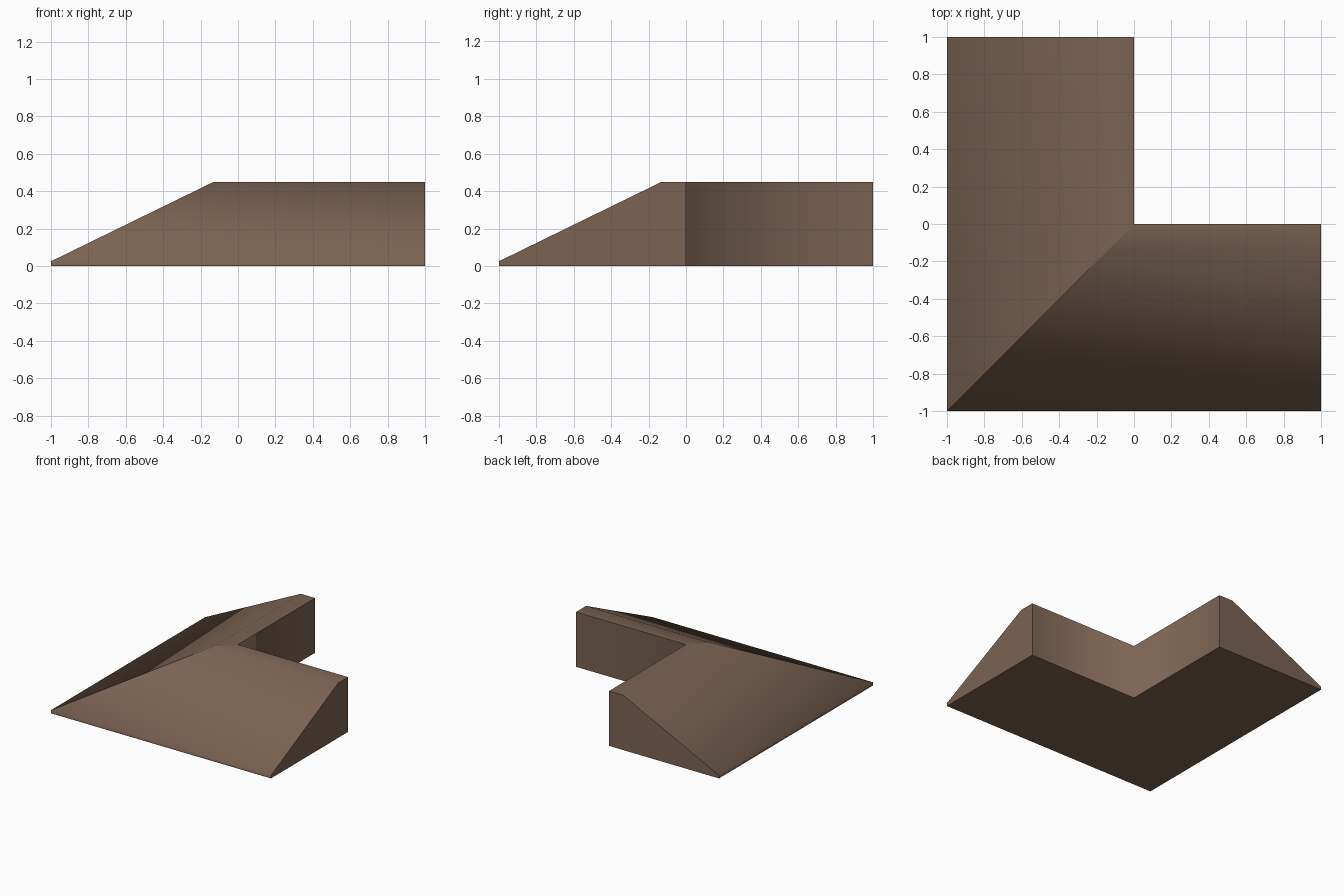
import bpy
import bmesh

if "Cube" in bpy.data.objects:
    bpy.data.objects.remove(bpy.data.objects["Cube"])

# Roof cross-section: (distance out from the inner corner, height)
PROFILE = [(0, 0), (1, 0), (1, 0.025), (0.13, 0.45), (0, 0.45)]

brown = bpy.data.materials.new("brown_roof")
brown.diffuse_color = (0.2, 0.125, 0.085, 1)
brown.use_nodes = True
brown.node_tree.nodes["Principled BSDF"].inputs["Base Color"].default_value = brown.diffuse_color

# Sweep the section from the back arm, through the mitre, to the right arm
bm = bmesh.new()
back = [bm.verts.new((-d, 1, z)) for d, z in PROFILE]
mitre = [bm.verts.new((-d, -d, z)) for d, z in PROFILE]
right = [bm.verts.new((1, -d, z)) for d, z in PROFILE]
n = len(PROFILE)
for a, b in ((back, mitre), (mitre, right)):
    for i in range(n):
        j = (i + 1) % n
        bm.faces.new((a[i], a[j], b[j], b[i]))

# End caps
bm.faces.new(back)
bm.faces.new(right)
bmesh.ops.recalc_face_normals(bm, faces=bm.faces)

# Smooth along the section, crisp at the ends, base, mitre and inner rim
for f in bm.faces:
    f.smooth = True
for e in bm.edges:
    on_mitre = all(v in mitre for v in e.verts)
    inner_corner = all(abs(v.co.x) + abs(v.co.y) < 1e-5 for v in e.verts)
    on_end = all(v in back for v in e.verts) or all(v in right for v in e.verts)
    on_base = all(v.co.z < 1e-5 for v in e.verts)
    inner_rim = any(v in (back[-1], mitre[-1], right[-1]) for v in e.verts) \
        and all(v in (back[-1], mitre[-1], right[-1]) for v in e.verts)
    if on_end or on_base or inner_rim or (on_mitre and not inner_corner):
        e.smooth = False

mesh = bpy.data.meshes.new("corner_roof")
bm.to_mesh(mesh)
bm.free()
mesh.materials.append(brown)
roof = bpy.data.objects.new("corner_roof", mesh)
bpy.context.collection.objects.link(roof)
